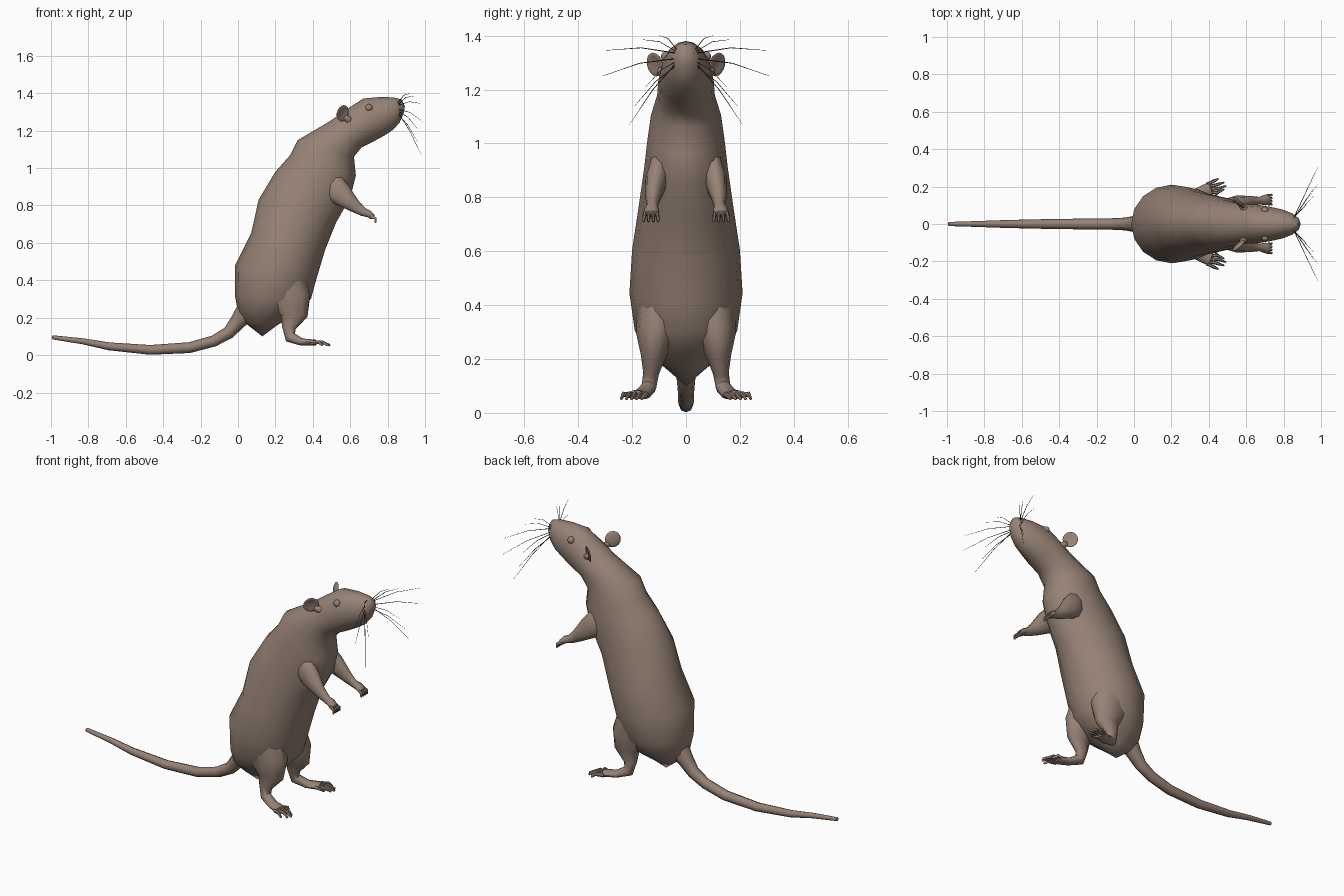
import bpy
import bmesh
import math
from mathutils import Vector, Matrix

cube = bpy.data.objects.get("Cube")
if cube:
    bpy.data.objects.remove(cube)


def material(name, colour):
    mat = bpy.data.materials.new(name)
    mat.use_nodes = True
    mat.diffuse_color = (*colour, 1)
    mat.node_tree.nodes["Principled BSDF"].inputs["Base Color"].default_value = (*colour, 1)
    return mat


fur = material("brown fur", (0.31, 0.225, 0.18))
dark = material("dark whisker", (0.05, 0.04, 0.035))


def finish(bm, name, mat, mirror=False, angle=50):
    bmesh.ops.recalc_face_normals(bm, faces=bm.faces)
    mesh = bpy.data.meshes.new(name)
    bm.to_mesh(mesh)
    bm.free()
    mesh.materials.append(mat)
    mesh.polygons.foreach_set("use_smooth", [True] * len(mesh.polygons))
    mesh.set_sharp_from_angle(angle=math.radians(angle))
    obj = bpy.data.objects.new(name, mesh)
    bpy.context.collection.objects.link(obj)
    if mirror:
        mod = obj.modifiers.new("Mirror", "MIRROR")
        mod.use_axis = (False, True, False)
        mod.use_mirror_merge = False
    return obj


def loft(bm, rings, sides, tips):
    """Skin rings given as (centre, first axis, second axis), closed by a point at each end."""
    loops = []
    for centre, u, v in rings:
        turns = [math.tau * i / sides for i in range(sides)]
        loops.append([bm.verts.new(centre + u * math.cos(t) + v * math.sin(t)) for t in turns])
    for a, b in zip(loops, loops[1:]):
        for i in range(sides):
            j = (i + 1) % sides
            bm.faces.new((a[i], a[j], b[j], b[i]))
    for loop, tip in zip((loops[0], loops[-1]), tips):
        point = bm.verts.new(tip)
        for i in range(sides):
            bm.faces.new((loop[i], loop[(i + 1) % sides], point))


def tube(bm, stations, sides=8):
    """Limb through stations (x, y, z, sideways radius, other radius)."""
    pts = [Vector(s[:3]) for s in stations]
    rings = []
    for i, s in enumerate(stations):
        along = (pts[min(i + 1, len(pts) - 1)] - pts[max(i - 1, 0)]).normalized()
        guide = Vector((0, 1, 0)) if abs(along.y) < 0.8 else Vector((0, 0, 1))
        side = (guide - along * guide.dot(along)).normalized()
        rings.append((pts[i], side * s[3], along.cross(side) * s[4]))
    start = pts[0] + (pts[0] - pts[1]).normalized() * stations[0][4] * 0.5
    end = pts[-1] + (pts[-1] - pts[-2]).normalized() * stations[-1][4] * 0.6
    loft(bm, rings, sides, (start, end))


# Body and head: back point x z, belly point x z, half width
profile = [
    (0.04, 0.17, 0.21, 0.16, 0.075),
    (0.00, 0.23, 0.31, 0.22, 0.15),
    (-0.015, 0.31, 0.39, 0.30, 0.19),
    (-0.015, 0.48, 0.42, 0.41, 0.21),
    (0.07, 0.65, 0.465, 0.56, 0.20),
    (0.11, 0.83, 0.525, 0.71, 0.175),
    (0.20, 0.98, 0.60, 0.84, 0.155),
    (0.28, 1.07, 0.63, 0.96, 0.143),
    (0.32, 1.15, 0.62, 1.06, 0.13),
    (0.49, 1.25, 0.66, 1.11, 0.107),
    (0.59, 1.32, 0.73, 1.145, 0.103),
    (0.67, 1.372, 0.785, 1.175, 0.092),
    (0.76, 1.38, 0.83, 1.205, 0.077),
    (0.83, 1.378, 0.865, 1.245, 0.056),
    (0.873, 1.368, 0.885, 1.29, 0.032),
]
bm = bmesh.new()
rings = []
for bx, bz, fx, fz, width in profile:
    back, belly = Vector((bx, 0, bz)), Vector((fx, 0, fz))
    rings.append(((back + belly) / 2, (back - belly) / 2, Vector((0, width, 0))))
loft(bm, rings, 16, (Vector((0.13, 0, 0.1)), Vector((0.892, 0, 1.33))))
finish(bm, "body", fur)

# Tail
bm = bmesh.new()
path = [(0.05, 0.24, 0.06), (0.0, 0.18, 0.043), (-0.05, 0.12, 0.034), (-0.13, 0.075, 0.03),
        (-0.26, 0.04, 0.029), (-0.47, 0.028, 0.026), (-0.69, 0.047, 0.021),
        (-0.83, 0.074, 0.016), (-0.99, 0.095, 0.011)]
tube(bm, [(x, 0, z, r, r) for x, z, r in path])
finish(bm, "tail", fur)

# Hind legs with spread toes
bm = bmesh.new()
tube(bm, [(0.24, 0.09, 0.42, 0.09, 0.12), (0.28, 0.112, 0.29, 0.075, 0.115),
          (0.30, 0.122, 0.21, 0.046, 0.075), (0.272, 0.13, 0.145, 0.029, 0.038),
          (0.28, 0.138, 0.095, 0.028, 0.032), (0.34, 0.16, 0.07, 0.032, 0.02),
          (0.41, 0.185, 0.067, 0.04, 0.017)], 10)
for i in range(5):
    spread = i / 4 - 0.5
    reach = 0.49 - 0.16 * spread ** 2
    y = 0.185 + 0.055 * spread
    tube(bm, [(0.39, y, 0.066, 0.009, 0.012),
              ((0.39 + reach) / 2 + 0.01, y + 0.03 * spread + 0.004, 0.07, 0.009, 0.01),
              (reach, 0.203 + 0.075 * spread, 0.053, 0.005, 0.007)], 6)
finish(bm, "hind_legs", fur, True)

# Front legs with curled fingers
bm = bmesh.new()
tube(bm, [(0.46, 0.085, 0.95, 0.04, 0.08), (0.55, 0.11, 0.86, 0.042, 0.065),
          (0.62, 0.122, 0.80, 0.029, 0.038), (0.67, 0.125, 0.765, 0.02, 0.024),
          (0.70, 0.128, 0.755, 0.028, 0.02), (0.72, 0.13, 0.738, 0.029, 0.016)], 10)
for i in range(4):
    spread = i / 3 - 0.5
    y = 0.13 + 0.044 * spread
    tube(bm, [(0.71, y, 0.745, 0.007, 0.01), (0.735, y + 0.006 * spread, 0.73, 0.007, 0.009),
              (0.735, y + 0.01 * spread, 0.71, 0.005, 0.006)], 6)
finish(bm, "front_legs", fur, True)

# Ears: dished discs on short stems
bm = bmesh.new()
disc = bmesh.ops.create_uvsphere(bm, u_segments=16, v_segments=8, radius=1)["verts"]
facing = Vector((0.65, 0.7, -0.2)).to_track_quat("Z", "Y").to_matrix().to_4x4()
for v in disc:
    hollow = 0.02 * (1 - v.co.x ** 2 - v.co.y ** 2) if v.co.z > 0 else 0
    v.co = Vector((v.co.x * 0.043, v.co.y * 0.045, v.co.z * 0.012 - hollow * 0.8))
bmesh.ops.transform(bm, matrix=Matrix.Translation((0.56, 0.116, 1.293)) @ facing, verts=disc)
tube(bm, [(0.60, 0.07, 1.25, 0.02, 0.022), (0.575, 0.098, 1.27, 0.014, 0.016)])
finish(bm, "ears", fur, True)

# Eyes
bm = bmesh.new()
bmesh.ops.create_uvsphere(bm, u_segments=12, v_segments=8, radius=0.02,
                          matrix=Matrix.Translation((0.70, 0.073, 1.322)))
finish(bm, "eyes", fur, True)

# Whiskers: root height, then tip
bm = bmesh.new()
for root, x, y, z in [(1.335, 0.98, 0.30, 1.345), (1.315, 0.985, 0.31, 1.25),
                      (1.30, 0.98, 0.21, 1.07), (1.29, 0.96, 0.19, 1.14),
                      (1.305, 0.96, 0.15, 1.21), (1.34, 0.94, 0.16, 1.385),
                      (1.35, 0.92, 0.10, 1.40)]:
    a, b = Vector((0.855, 0.035, root)), Vector((x, y, z))
    middle = (a + b) / 2 + Vector((0, 0, 0.015))
    tube(bm, [(*a, 0.002, 0.002), (*middle, 0.0015, 0.0015), (*b, 0.0006, 0.0006)], 4)
finish(bm, "whiskers", dark, True)
